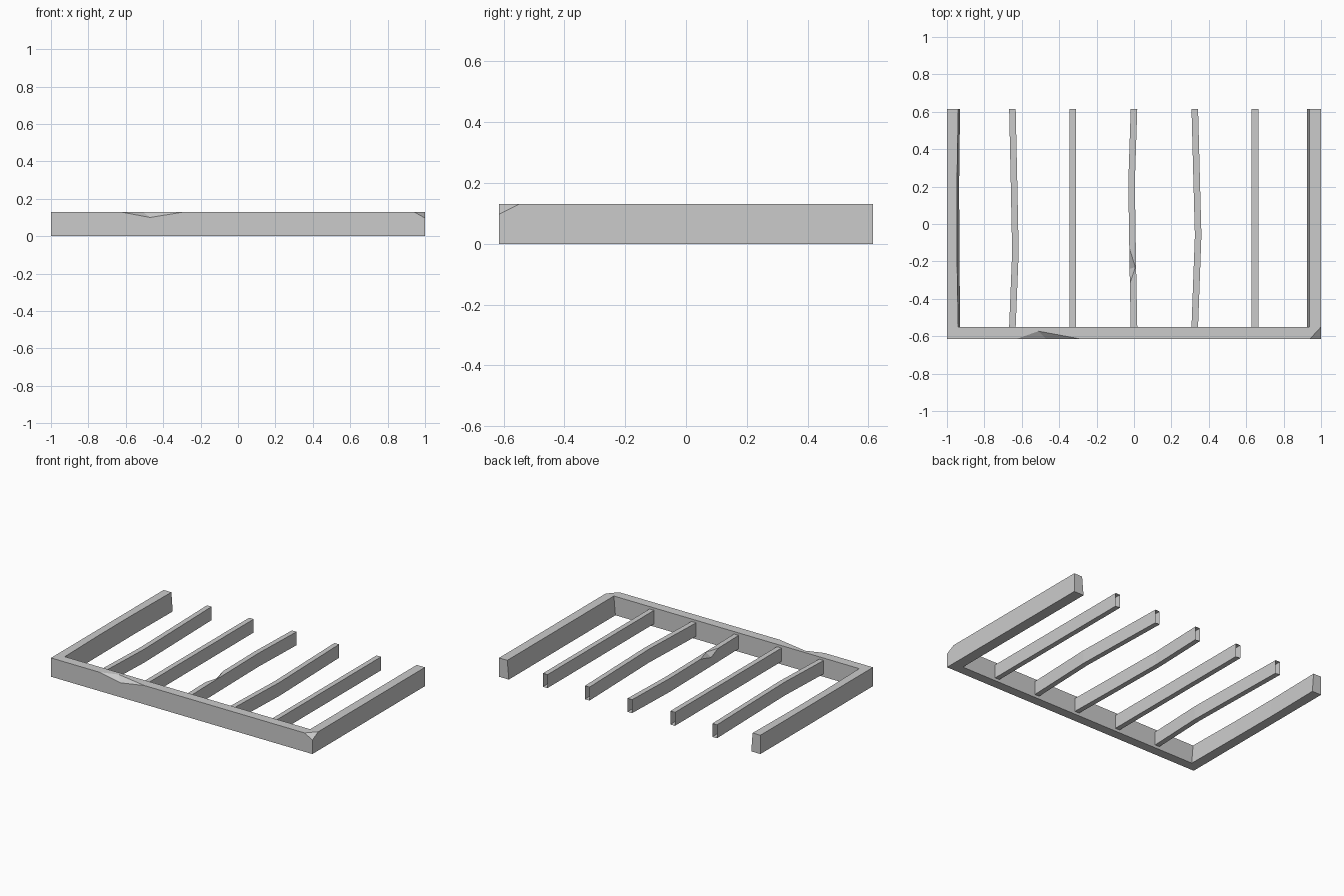
import bpy, bmesh
from mathutils import Vector

if "Cube" in bpy.data.objects:
    bpy.data.objects.remove(bpy.data.objects["Cube"])

H = 0.13            # frame height
FY, IY, BY = -0.615, -0.55, 0.615   # front, inner front and back of the frame


def make(name, verts, faces, hide=False):
    bm = bmesh.new()
    vs = [bm.verts.new(v) for v in verts]
    for f in faces:
        bm.faces.new([vs[i] for i in f])
    bmesh.ops.recalc_face_normals(bm, faces=bm.faces)
    me = bpy.data.meshes.new(name)
    bm.to_mesh(me)
    bm.free()
    ob = bpy.data.objects.new(name, me)
    bpy.context.collection.objects.link(ob)
    ob.hide_render = hide
    return ob


def prism(name, bottom, top):
    """Join two matching outlines into a closed solid."""
    n = len(bottom)
    sides = [(i, (i + 1) % n, n + (i + 1) % n, n + i) for i in range(n)]
    return make(name, bottom + top, sides + [list(range(n))[::-1], list(range(n, 2 * n))])


def chip(ob, a, b, c, d):
    """Carve a dent: a, c on the edge, b on the side face, d on the top face."""
    a, b, c, d = map(Vector, (a, b, c, d))
    m = (b + d) / 2
    pts = [m + 2 * (a - m), b + (b - d) * .5, m + 2 * (c - m), d + (d - b) * .5]
    cutter = make("chip_cutter", pts, [(0, 1, 2), (0, 2, 3), (0, 1, 3), (1, 2, 3)], True)
    mod = ob.modifiers.new("chip", 'BOOLEAN')
    mod.operation, mod.solver, mod.object = 'DIFFERENCE', 'EXACT', cutter
    dg = bpy.context.evaluated_depsgraph_get()
    dg.update()
    ob_mesh = bpy.data.meshes.new_from_object(ob.evaluated_get(dg))
    ob.modifiers.clear()
    ob.data = ob_mesh
    bpy.data.objects.remove(cutter)


def edit(ob, fn):
    bm = bmesh.new()
    bm.from_mesh(ob.data)
    fn(bm)
    bm.to_mesh(ob.data)
    bm.free()


# U-shaped frame, inner side faces leaning and the left one slightly warped
outline = [(-1, -1, BY), (-1, -1, FY), (1, 1, FY), (1, 1, BY),
           (.925, .937, BY), (.925, .937, IY),
           (-.93, -.94, IY), (-.933, -.947, -.15), (-.935, -.947, .2), (-.93, -.94, BY)]
frame = prism("frame", [(b, y, 0) for b, t, y in outline], [(t, y, H) for b, t, y in outline])
chip(frame, (-.63, FY, H), (-.47, FY, .10), (-.285, FY, H), (-.51, -.573, H))


# Broken front right corner
def cut_corner(bm):
    p, q, r = Vector((.94, FY, H)), Vector((1, FY, .097)), Vector((1, IY, H))
    no = (q - p).cross(r - p)
    if no.z < 0:
        no.negate()
    res = bmesh.ops.bisect_plane(bm, geom=bm.verts[:] + bm.edges[:] + bm.faces[:],
                                 plane_co=p, plane_no=no, clear_outer=True)
    bmesh.ops.holes_fill(bm, edges=[e for e in bm.edges if e.is_boundary])
    bmesh.ops.recalc_face_normals(bm, faces=bm.faces)


edit(frame, cut_corner)


# Slats: centre line as (x, y) points, open at both ends
def open_ends(bm):
    ends = [f for f in bm.faces
            if all(abs(v.co.y - f.verts[0].co.y) < 1e-4 for v in f.verts)
            and min(abs(f.verts[0].co.y - BY), abs(f.verts[0].co.y - IY)) < 1e-3]
    bmesh.ops.delete(bm, geom=ends, context='FACES')


W, Z0, Z1 = .0175, .02, .113
slats = [
    [(-.65, IY), (-.634, -.15), (-.641, .2), (-.65, BY)],
    [(-.328, IY), (-.328, BY)],
    [(0, IY), (-.006, -.24), (-.013, .22), (0, BY)],
    [(.325, IY), (.343, -.06), (.336, .2), (.325, BY)],
    [(.647, IY), (.647, BY)],
]
for i, path in enumerate(slats):
    loop = [(x - W, y) for x, y in path] + [(x + W, y) for x, y in reversed(path)]
    slat = prism(f"slat_{i + 1}", [(x, y, Z0) for x, y in loop], [(x, y, Z1) for x, y in loop])
    if i == 2:
        chip(slat, (-.021, -.14, Z1), (-.0235, -.24, .08), (-.022, -.32, Z1), (.007, -.23, Z1))
    edit(slat, open_ends)
